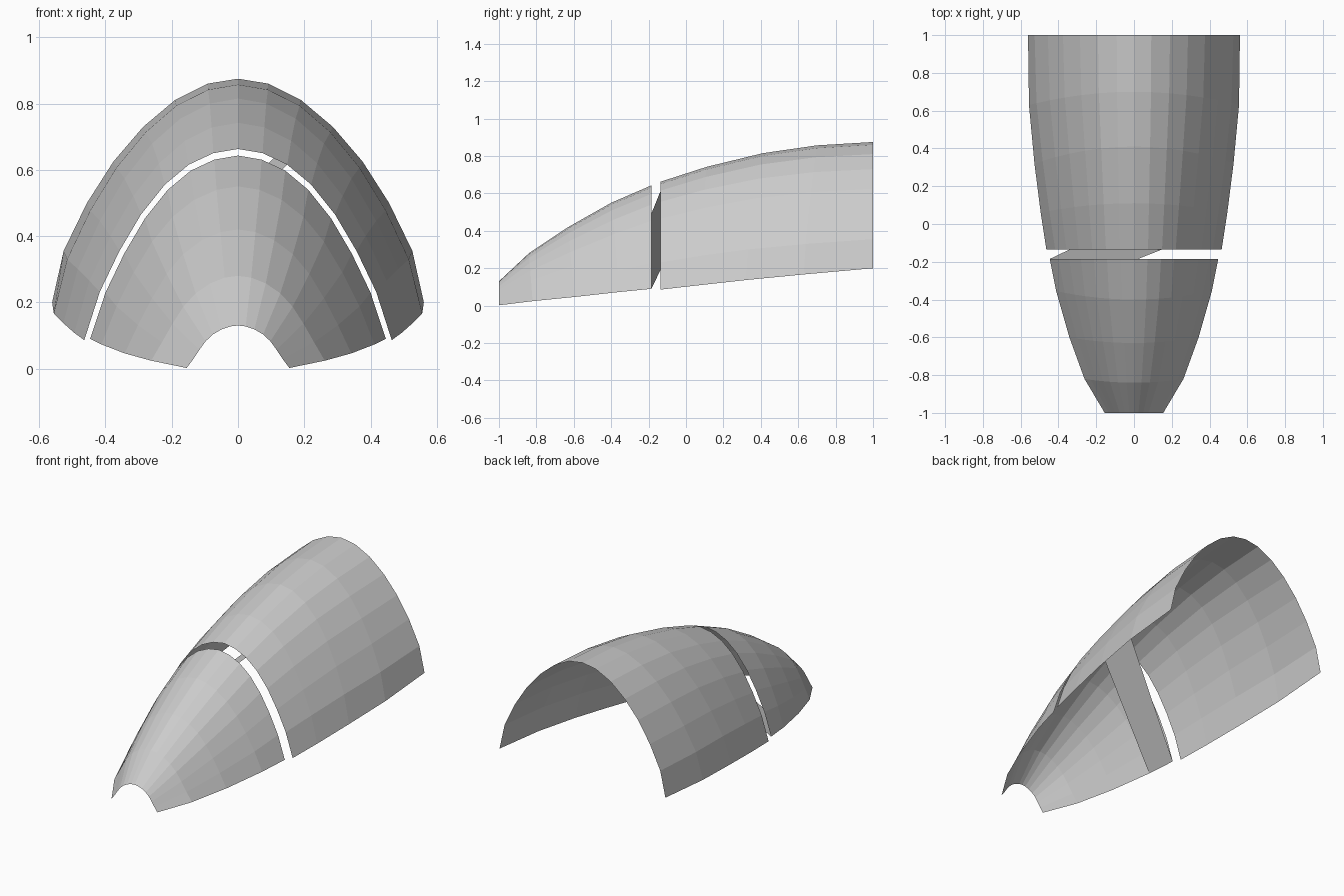
import bpy, bmesh

if "Cube" in bpy.data.objects:
    bpy.data.objects.remove(bpy.data.objects["Cube"])

# Half cross-sections (crest to lower edge): width and height fractions
SECTIONS = [
    (-1.0, [(0, 1), (.15, .98), (.32, .91), (.49, .79), (.63, .63), (.75, .43), (.87, .21), (1, 0)]),
    (-0.16, [(0, 1), (.16, .978), (.32, .918), (.475, .814), (.63, .658), (.77, .467), (.898, .253), (1, 0)]),
    (1.0, [(0, 1), (.163, .978), (.34, .904), (.51, .785), (.67, .63), (.813, .444), (.938, .23), (1, 0)]),
]

# Rings: crest y, lower edge y, half width, lower edge z, crest z
NOSE = [(-1, -1, .155, .002, .13), (-.84, -.82, .262, .024, .28),
        (-.63, -.60, .342, .046, .42), (-.40, -.355, .412, .073, .55),
        (-.185, -.185, .446, .09, .643)]
REAR = [(-.135, -.135, .464, .086, .663), (.11, .06, .494, .108, .742),
        (.41, .32, .527, .137, .815), (.70, .63, .556, .167, .857),
        (1, 1, .561, .20, .875)]


def section(y):
    """Blend the two nearest cross-sections."""
    for (y0, a), (y1, b) in zip(SECTIONS, SECTIONS[1:]):
        if y <= y1:
            t = (y - y0) / (y1 - y0)
            return [(p[0] + (q[0] - p[0]) * t, p[1] + (q[1] - p[1]) * t) for p, q in zip(a, b)]


def ring_points(ring):
    """Full arch from -x lower edge over the crest to +x lower edge."""
    yc, ys, w, zb, zc = ring
    half = [(u * w, yc + (ys - yc) * u * u, zb + (zc - zb) * v) for u, v in section(yc)]
    return [(-x, y, z) for x, y, z in reversed(half[1:])] + half


def make_mesh(name, rows):
    bm = bmesh.new()
    grid = [[bm.verts.new(p) for p in row] for row in rows]
    for a, b in zip(grid, grid[1:]):
        for i in range(len(a) - 1):
            bm.faces.new((a[i], a[i + 1], b[i + 1], b[i]))
    bmesh.ops.recalc_face_normals(bm, faces=bm.faces)
    if sum(f.normal.z for f in bm.faces) < 0:
        bmesh.ops.reverse_faces(bm, faces=bm.faces)
    mesh = bpy.data.meshes.new(name)
    bm.to_mesh(mesh)
    bm.free()
    obj = bpy.data.objects.new(name, mesh)
    bpy.context.collection.objects.link(obj)
    return obj


# Two open shells
nose = [ring_points(r) for r in NOSE]
rear = [ring_points(r) for r in REAR]
make_mesh("nose_shell", nose)
make_mesh("rear_shell", rear)

# Flat diagonal strip joining the nose's lower edge to the rear shell's roof
make_mesh("diagonal_strip", [[nose[3][0], rear[0][9]], [nose[4][0], rear[1][9]]])
